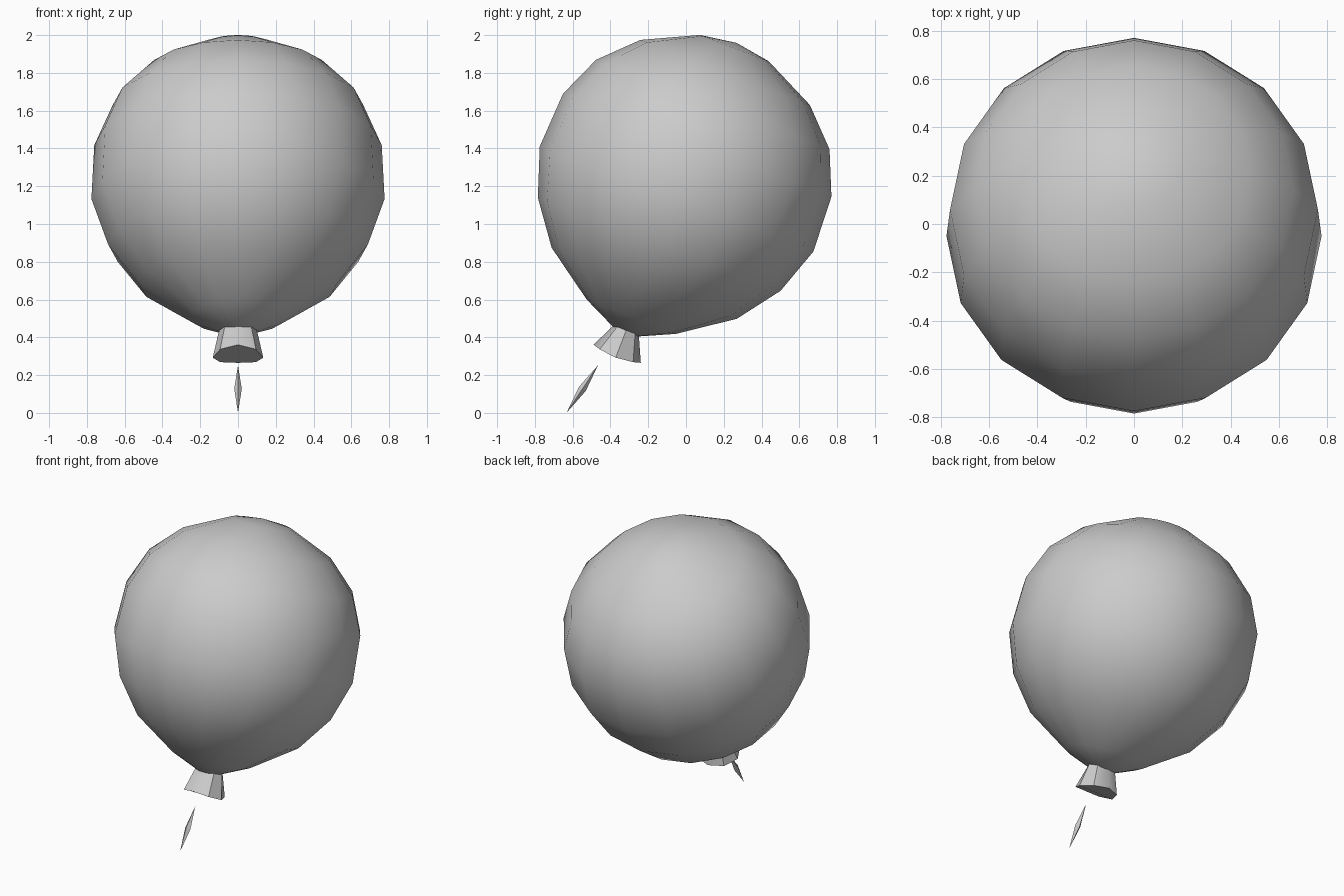
import bpy, bmesh, math
from mathutils import Matrix

if "Cube" in bpy.data.objects:
    bpy.data.objects.remove(bpy.data.objects["Cube"])

TILT = math.radians(-21)   # balloon leans back
FRAME = Matrix.Translation((0, -0.014, 1.226)) @ Matrix.Rotation(TILT, 4, 'X')


def loft(name, rings, sides, matrix, cap=False, angle=None):
    """Rings are (x radius, y radius, height, side droop); radius 0 makes a pole."""
    bm = bmesh.new()
    loops = []
    for rx, ry, h, droop in rings:
        loop = []
        for i in range(1 if rx == 0 else sides):
            a = 2 * math.pi * i / sides
            z = h - droop * math.cos(a) ** 2
            loop.append(bm.verts.new((rx * math.cos(a), ry * math.sin(a), z)))
        loops.append(loop)
    for lo, hi in zip(loops, loops[1:]):
        for i in range(sides):
            j = (i + 1) % sides
            quad = [lo[i % len(lo)], lo[j % len(lo)], hi[j % len(hi)], hi[i % len(hi)]]
            bm.faces.new(list(dict.fromkeys(quad)))
    if cap:
        bm.faces.new(loops[0][::-1])
    bm.transform(matrix)
    bmesh.ops.recalc_face_normals(bm, faces=bm.faces)
    mesh = bpy.data.meshes.new(name)
    bm.to_mesh(mesh)
    bm.free()
    ob = bpy.data.objects.new(name, mesh)
    bpy.context.collection.objects.link(ob)
    if angle:
        bpy.ops.object.select_all(action='DESELECT')
        ob.select_set(True)
        bpy.context.view_layer.objects.active = ob
        bpy.ops.object.shade_smooth_by_angle(angle=math.radians(angle))
    return ob


# Inflated body, from the tied end up to the crown
profile = [(0.07, -0.853), (0.253, -0.768), (0.525, -0.578), (0.688, -0.357),
           (0.776, -0.10), (0.761, 0.205), (0.662, 0.435), (0.481, 0.617),
           (0.195, 0.755), (0, 0.785)]
loft("balloon_body", [(r, r, h, 0) for r, h in profile], 16, FRAME, cap=True, angle=60)

# Flared neck below the knot
loft("balloon_neck", [(0.134, 0.134, -0.978, 0.022), (0.10, 0.072, -0.845, 0)],
     8, FRAME, cap=True, angle=40)

# Short end of string, a thin faceted spindle
spindle = Matrix.Translation((0, -0.548, 0.128)) @ Matrix.Rotation(math.radians(-33.5), 4, 'X')
loft("string_end", [(0, 0, -0.153, 0), (0.02, 0.021, 0, 0), (0, 0, 0.148, 0)], 4, spindle)
